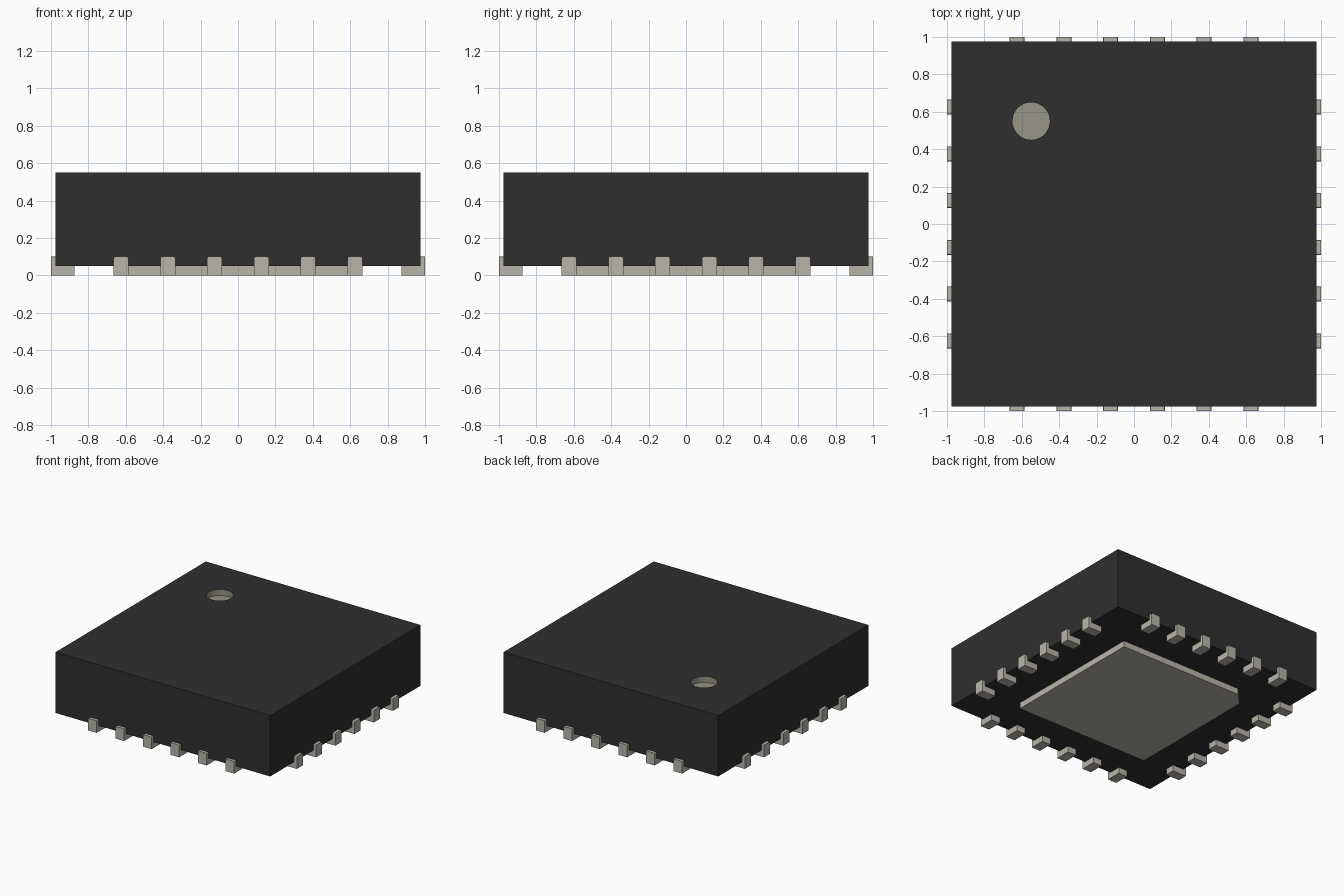
import bpy, bmesh, math
from mathutils import Matrix, Vector

if "Cube" in bpy.data.objects:
    bpy.data.objects.remove(bpy.data.objects["Cube"], do_unlink=True)


def material(name, rgb):
    m = bpy.data.materials.new(name)
    m.use_nodes = True
    col = (*rgb, 1.0)
    m.diffuse_color = col
    bsdf = next(n for n in m.node_tree.nodes if n.type == 'BSDF_PRINCIPLED')
    bsdf.inputs["Base Color"].default_value = col
    return m


BLACK = material("black_plastic", (0.028, 0.028, 0.028))
METAL = material("tinned_metal", (0.485, 0.462, 0.407))
MARK = material("marker_beige", (0.31, 0.296, 0.238))


def add_object(name, bm, mats):
    bmesh.ops.recalc_face_normals(bm, faces=bm.faces)
    mesh = bpy.data.meshes.new(name)
    bm.to_mesh(mesh)
    bm.free()
    for m in mats:
        mesh.materials.append(m)
    obj = bpy.data.objects.new(name, mesh)
    bpy.context.collection.objects.link(obj)
    return obj


def extrude_profile(bm, points, offset):
    """Closed prism from a planar outline."""
    face = bm.faces.new([bm.verts.new(p) for p in points])
    ext = bmesh.ops.extrude_face_region(bm, geom=[face])
    # the source face is kept as the prism's other cap
    verts = [g for g in ext["geom"] if isinstance(g, bmesh.types.BMVert)]
    bmesh.ops.translate(bm, verts=verts, vec=offset)
    bmesh.ops.recalc_face_normals(bm, faces=bm.faces)


# Package body with a shallow round recess marking the first pin
HALF, Z0, Z1, DEPTH = 0.975, 0.05, 0.55, 0.05
bm = bmesh.new()


def ring(points, z):
    return [bm.verts.new((x, y, z)) for x, y in points]


def wall(a, b, index=0):
    for i in range(len(a)):
        j = (i + 1) % len(a)
        bm.faces.new((a[i], a[j], b[j], b[i])).material_index = index


square = [(-HALF, -HALF), (HALF, -HALF), (HALF, HALF), (-HALF, HALF)]
circle = [(-0.55 + 0.1 * math.cos(math.tau * i / 48),
           0.55 + 0.1 * math.sin(math.tau * i / 48)) for i in range(48)]
bottom, top = ring(square, Z0), ring(square, Z1)
floor, rim = ring(circle, Z1 - DEPTH), ring(circle, Z1)
wall(bottom, top)
wall(floor, rim, 1)
bm.faces.new(bottom)
bm.faces.new(floor).material_index = 1
border = [e for e in bm.edges if all(abs(v.co.z - Z1) < 1e-5 for v in e.verts)]
bmesh.ops.triangle_fill(bm, use_beauty=True, edges=border, normal=Vector((0, 0, 1)))
add_object("package_body", bm, [BLACK, MARK])

# Thermal pad underneath, with its first-pin corner cut off
P, C = 0.61, 0.1
bm = bmesh.new()
extrude_profile(bm, [(-P, -P, 0), (P, -P, 0), (P, P, 0), (-P + C, P, 0), (-P, P - C, 0)],
                (0, 0, Z0))
add_object("thermal_pad", bm, [METAL])

# L-shaped contacts: six on each of the four sides
W = 0.08
PROFILE = [(-0.875, 0), (-1.0, 0), (-1.0, 0.1), (-HALF, 0.1), (-HALF, Z0), (-0.875, Z0)]
for s, side in enumerate(("front", "left", "back", "right")):
    for k in range(6):
        bm = bmesh.new()
        x = -0.625 + 0.25 * k
        extrude_profile(bm, [(x - W / 2, y, z) for y, z in PROFILE], (W, 0, 0))
        tips = [e for e in bm.edges
                if all(v.co.z > 0.09 for v in e.verts)
                and abs(e.verts[0].co.x - e.verts[1].co.x) < 1e-4]
        bmesh.ops.bevel(bm, geom=tips, offset=0.008, segments=2, profile=0.5,
                        affect='EDGES')
        bmesh.ops.rotate(bm, verts=bm.verts, cent=(0, 0, 0),
                         matrix=Matrix.Rotation(s * math.pi / 2, 3, 'Z'))
        add_object(f"{side}_contact_{k + 1}", bm, [METAL])
